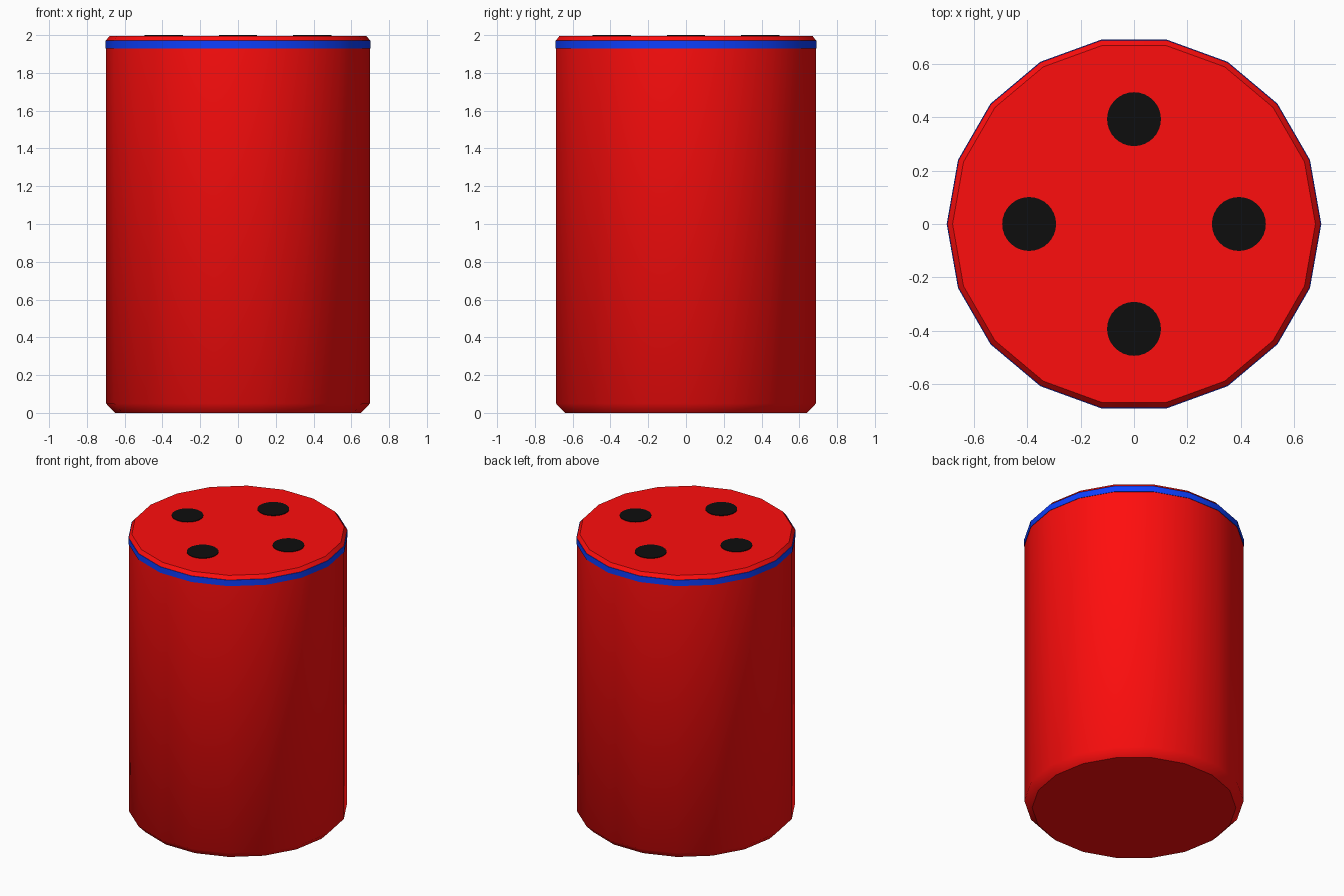
import bpy
from math import cos, sin, pi, radians

if "Cube" in bpy.data.objects:
    bpy.data.objects.remove(bpy.data.objects["Cube"])


def material(name, color):
    m = bpy.data.materials.new(name)
    m.diffuse_color = (*color, 1)
    m.use_nodes = True
    m.node_tree.nodes["Principled BSDF"].inputs["Base Color"].default_value = m.diffuse_color
    return m


red = material("red", (1.0, 0.004, 0.004))
blue = material("blue", (0.004, 0.05, 1.0))
black = material("black", (0.004, 0.004, 0.004))

# canister body: lathed profile (radius, height), 18 sides, slightly raised blue stripe near the rim
SIDES = 18
profile = [(0.65, 0), (0.699, 0.05), (0.699, 1.93), (0.702, 1.93),
           (0.702, 1.972), (0.699, 1.972), (0.68, 1.996)]
STRIPE = (2, 3, 4)
verts = [(r * cos(2 * pi * i / SIDES), r * sin(2 * pi * i / SIDES), z)
         for r, z in profile for i in range(SIDES)]
faces, mats = [], []
for k in range(len(profile) - 1):
    for i in range(SIDES):
        j = (i + 1) % SIDES
        a, b = k * SIDES, (k + 1) * SIDES
        faces.append((a + i, a + j, b + j, b + i))
        mats.append(1 if k in STRIPE else 0)
# bottom and top caps
faces.append(tuple(reversed(range(SIDES))))
faces.append(tuple(range(len(verts) - SIDES, len(verts))))
mats += [0, 0]

mesh = bpy.data.meshes.new("canister_body")
mesh.from_pydata(verts, [], faces)
mesh.materials.append(red)
mesh.materials.append(blue)
mesh.polygons.foreach_set("material_index", mats)
body = bpy.data.objects.new("canister_body", mesh)
bpy.context.collection.objects.link(body)
bpy.context.view_layer.objects.active = body
body.select_set(True)
bpy.ops.object.shade_smooth_by_angle(angle=radians(46))

# four black spots on the lid
for n in range(4):
    a = n * pi / 2
    bpy.ops.mesh.primitive_cylinder_add(
        vertices=32, radius=0.101, depth=0.01,
        location=(0.393 * cos(a), 0.393 * sin(a), 1.995))
    spot = bpy.context.object
    spot.name = f"lid_spot_{n + 1}"
    spot.data.materials.append(black)
    bpy.ops.object.shade_smooth_by_angle(angle=radians(30))
